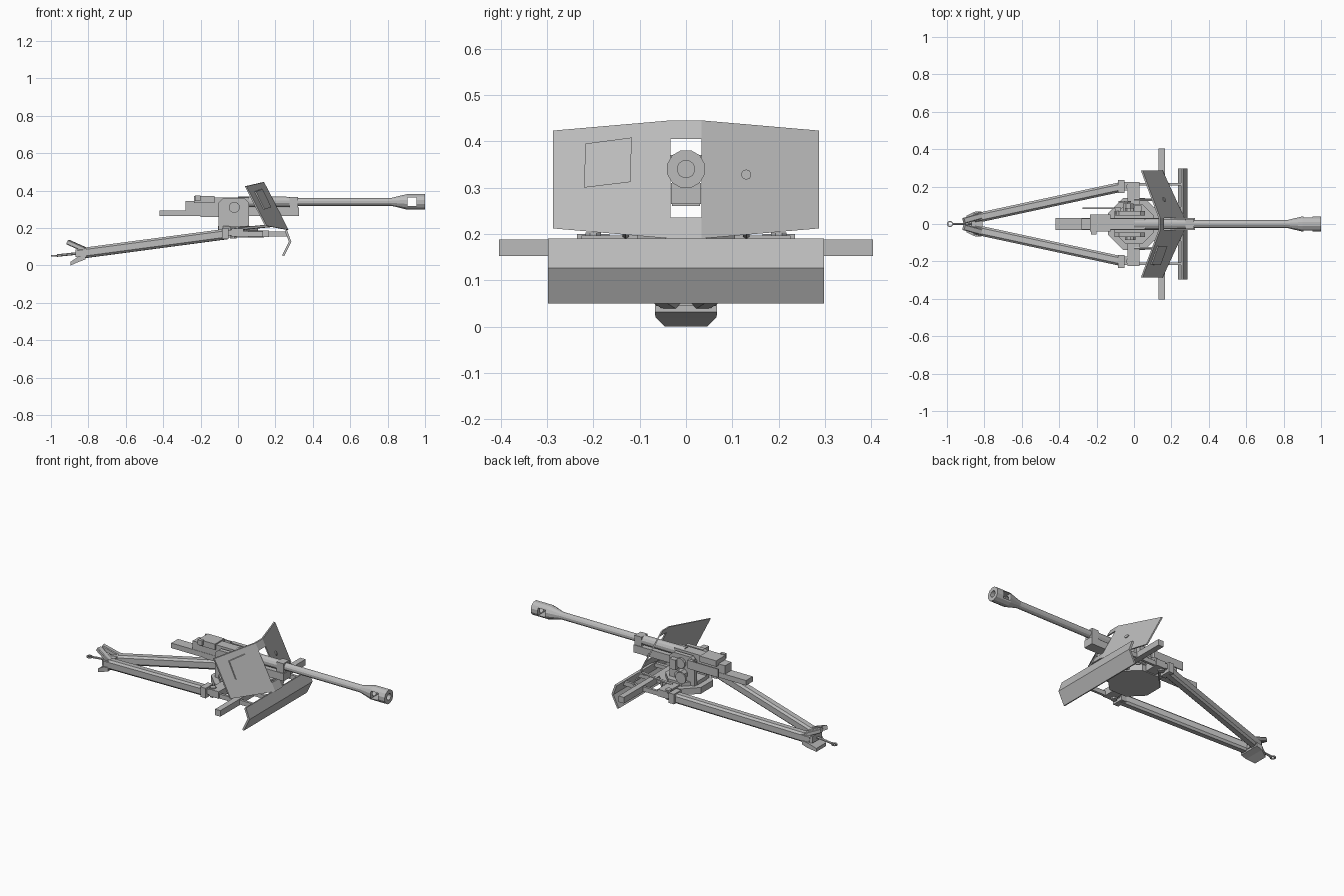
import bpy, bmesh, math
from mathutils import Vector

if "Cube" in bpy.data.objects:
    bpy.data.objects.remove(bpy.data.objects["Cube"])

grey = bpy.data.materials.new("gunmetal_grey")
grey.diffuse_color = (0.5, 0.5, 0.5, 1)
grey.use_nodes = True
grey.node_tree.nodes["Principled BSDF"].inputs["Base Color"].default_value = grey.diffuse_color


def finish(name, bm):
    bmesh.ops.recalc_face_normals(bm, faces=bm.faces)
    me = bpy.data.meshes.new(name)
    bm.to_mesh(me)
    bm.free()
    me.materials.append(grey)
    ob = bpy.data.objects.new(name, me)
    bpy.context.collection.objects.link(ob)
    return ob


def loft(name, rings):
    """Closed solid through a list of equal-length point rings."""
    bm = bmesh.new()
    loops = [[bm.verts.new(p) for p in r] for r in rings]
    n = len(loops[0])
    for a, b in zip(loops, loops[1:]):
        for i in range(n):
            j = (i + 1) % n
            bm.faces.new((a[i], a[j], b[j], b[i]))
    bm.faces.new(loops[0])
    bm.faces.new(loops[-1])
    return finish(name, bm)


def box(name, x0, x1, y0, y1, z0, z1):
    return loft(name, [[(x, y0, z0), (x, y1, z0), (x, y1, z1), (x, y0, z1)] for x in (x0, x1)])


def prism(name, profile, y0, y1):
    """Side profile (x, z) extruded across y."""
    return loft(name, [[(x, y, z) for x, z in profile] for y in (y0, y1)])


def circle(n, r):
    return [(r * math.cos(2 * math.pi * (i + .5) / n), r * math.sin(2 * math.pi * (i + .5) / n)) for i in range(n)]


def chamfered(w, h, c):
    return [(w, h - c), (w - c, h), (c - w, h), (-w, h - c), (-w, c - h), (c - w, -h), (w - c, -h), (w, c - h)]


def beam(name, p, q, sec, sec2=None):
    """Cross-section swept straight from p to q."""
    p, q = Vector(p), Vector(q)
    d = (q - p).normalized()
    side = d.cross(Vector((0, 0, 1)) if abs(d.z) < .9 else Vector((1, 0, 0))).normalized()
    up = side.cross(d)
    return loft(name, [[o + side * u + up * v for u, v in s] for o, s in ((p, sec), (q, sec2 or sec))])


def lathe_x(name, prof, n, z):
    return loft(name, [[(x, u, z + v) for u, v in circle(n, r)] for x, r in prof])


# barrel, hollow muzzle brake with side windows
AX = 0.34
barrel = lathe_x("barrel", [(0.0, .03), (.28, .028), (.28, .022), (.82, .022), (.90, .042),
                            (1.0, .042), (1.0, .019), (.86, .019)], 12, AX)
cut = box("window_cutter", .905, .955, -.1, .1, AX - .022, AX + .022)
cut.hide_render = True
cut.hide_viewport = True
mod = barrel.modifiers.new("windows", "BOOLEAN")
mod.object, mod.operation, mod.solver = cut, "DIFFERENCE", "EXACT"
box("barrel_collar", .275, .32, -.028, .028, .30, .367)

# cradle, breech and recoil guard
box("cradle_rear", -.42, .06, -.032, .032, .265, .295)
box("cradle_front", .06, .325, -.032, .032, .265, .31)
box("gun_body", -.2, .06, -.03, .03, .26, .363)
box("breech", -.235, -.125, -.04, .05, .335, .37)
box("breech_ring", -.28, -.19, -.03, .03, .295, .345)
box("breech_lever", -.23, -.2, -.055, -.035, .345, .375)
box("recoil_guard", -.275, -.08, .081, .088, .295, .345)
box("guard_bracket", -.1, -.07, .05, .088, .295, .345)

# carriage platform and side cheeks
beam("turntable_base", (0, 0, .15), (0, 0, .188), circle(8, .15))
beam("turntable", (0, 0, .185), (0, 0, .21), circle(8, .115))
for s in (-1, 1):
    prism("cheek_plate", [(-.105, .19), (.06, .19), (.06, .335), (.035, .358), (-.08, .358), (-.105, .335)],
          s * .045, s * .07)
    beam("trunnion", (-.02, s * .07, .31), (-.02, s * .085, .31), circle(10, .03))
    beam("strut", (0, s * .13, .195), (.2, s * .13, .215), circle(6, .008))
beam("elevation_gearbox", (-.03, .07, .25), (-.03, .11, .25), circle(8, .03))
beam("handwheel", (-.05, .115, .245), (-.05, .123, .245), circle(10, .035))
box("sight", .0, .04, .07, .1, .27, .33)

# axle and lower frame
box("axle", .13, .165, -.403, .403, .152, .188)
for s in (-1, 1):
    a, b = sorted((s * .205, s * .22))
    box("side_arm", 0, .265, a, b, .155, .182)
    a, b = sorted((s * .1, s * .225))
    box("carrier_arm", -.035, .03, a, b, .155, .197)
    a, b = sorted((s * .07, s * .09))
    box("inner_arm", .1, .265, a, b, .157, .18)

# bent lower apron
prism("apron", [(.262, .19), (.285, .127), (.247, .05), (.236, .054), (.272, .127), (.25, .186)], -.298, .298)


# sloped wedge shield with a slot for the gun
def shield_x(y, z):
    return .14 - max(abs(y) - .033, 0) * .417 - (z - .445) * .51


def shield_plate(name, pts, front=0.0, back=-.009):
    return loft(name, [[(shield_x(y, z) + o, y, z) for y, z in pts] for o in (front, back)])


for s in (-1, 1):
    shield_plate("shield_panel", [(s * .033, .19), (s * .287, .212), (s * .287, .423), (s * .033, .445)])
for z0, z1 in ((.19, .235), (.405, .445)):
    shield_plate("shield_bridge", [(-.033, z0), (.033, z0), (.033, z1), (-.033, z1)])
shield_plate("sight_flap", [(-.22, .3), (-.12, .312), (-.117, .408), (-.217, .395)], .007, 0)
shield_plate("shield_port", [(.13 + u, .328 + v) for u, v in circle(10, .011)], .006, 0)

# trail legs, hinges and spades
for s in (-1, 1):
    beam("trail_leg", (-.06, s * .2, .168), (-.85, s * .03, .063), chamfered(.026, .028, .011))
    a, b = sorted((s * .165, s * .235))
    box("hinge_block", -.085, -.05, a, b, .14, .2)
    box("hinge_lug", -.05, .0, a + .015, b - .01, .16, .19)
    beam("hinge_pin", (-.025, s * .2, .145), (-.025, s * .2, .203), circle(8, .018))


def spade(name, stations):
    loft(name, [[(x, -w, z0), (x, w, z0), (x, w, z1), (x, -w, z1)] for x, w, z0, z1 in stations])


spade("trail_end", [(-.81, .065, .045, .09), (-.87, .045, .045, .085)])
spade("spade_lower", [(-.815, .067, .032, .055), (-.85, .066, .02, .05), (-.895, .045, 0, .02)])
for s in (-1, 1):
    beam("spade_upper", (-.82, s * .042, .085), (-.91, s * .017, .125), chamfered(.016, .013, .004))

# towing rod and ring
beam("tow_rod", (-.85, 0, .065), (-.968, 0, .053), circle(6, .007))
bm = bmesh.new()
rows = [[bm.verts.new((-.983 + (.0135 + u) * math.cos(t * math.pi / 6), (.0135 + u) * math.sin(t * math.pi / 6), .051 + v))
         for u, v in circle(4, .005)] for t in range(12)]
for i in range(12):
    a, b = rows[i], rows[(i + 1) % 12]
    for k in range(4):
        bm.faces.new((a[k], a[(k + 1) % 4], b[(k + 1) % 4], b[k]))
finish("tow_ring", bm)
